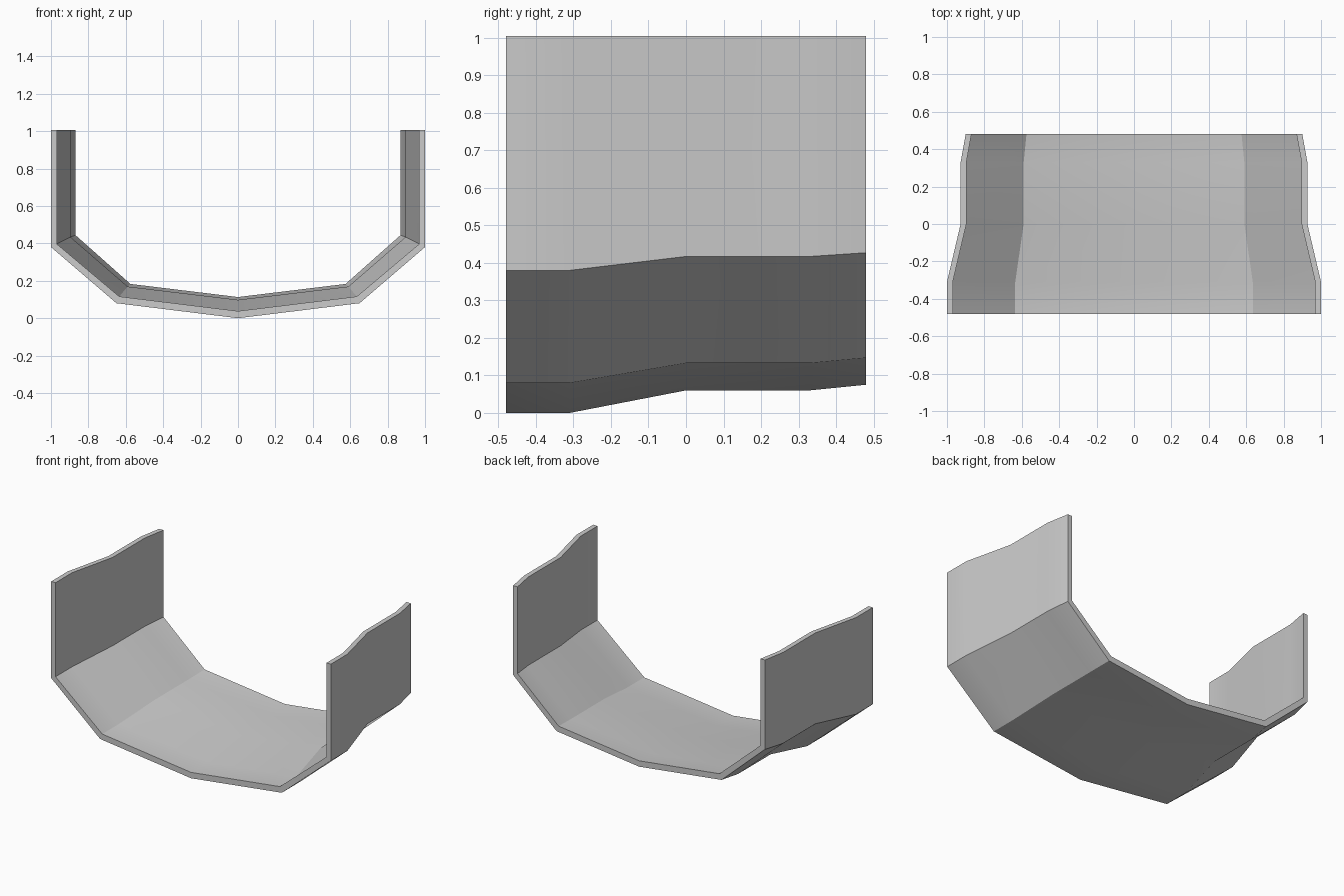
import bpy
import bmesh
import math

cube = bpy.data.objects.get("Cube")
if cube:
    bpy.data.objects.remove(cube, do_unlink=True)

grey = bpy.data.materials.new("plain grey")
grey.use_nodes = True
colour = (0.6, 0.6, 0.6, 1)
grey.diffuse_color = colour
grey.node_tree.nodes["Principled BSDF"].inputs["Base Color"].default_value = colour

TOP = 1.005
# Stations along the channel: y, wall x, lower corner x, knee z, corner z, keel z
STATIONS = [
    (-0.48, 1.0, 0.65, 0.38, 0.08, 0.0),
    (-0.31, 1.0, 0.65, 0.38, 0.08, 0.0),
    (0.0, 0.927, 0.605, 0.417, 0.133, 0.06),
    (0.33, 0.927, 0.605, 0.417, 0.133, 0.06),
    (0.48, 0.90, 0.59, 0.427, 0.147, 0.075),
]


def section(wall, corner, knee_z, corner_z, keel_z):
    """Closed outline: outer skin left to right, then inner skin back."""
    outer = [(wall, TOP), (wall, knee_z), (corner, corner_z)]
    inner = [(wall - 0.031, TOP), (wall - 0.031, knee_z + 0.017),
             (corner - 0.015, corner_z + 0.036)]

    def mirrored(half, keel):
        return half + [(0, keel)] + [(-x, z) for x, z in reversed(half)]

    return mirrored(outer, keel_z) + mirrored(inner, keel_z + 0.038)[::-1]


# Trough shell lofted through the stations
bm = bmesh.new()
rings = [[bm.verts.new((x, y, z)) for x, z in section(*dims)]
         for y, *dims in STATIONS]
count = len(rings[0])
for a, b in zip(rings, rings[1:]):
    for i in range(count):
        j = (i + 1) % count
        bm.faces.new((a[i], a[j], b[j], b[i]))

# End rims as strips between outer and inner skin
for ring in (rings[0], rings[-1]):
    for i in range(count // 2 - 1):
        bm.faces.new((ring[i], ring[i + 1], ring[count - 2 - i], ring[count - 1 - i]))
bmesh.ops.recalc_face_normals(bm, faces=bm.faces)

mesh = bpy.data.meshes.new("curved_trough")
bm.to_mesh(mesh)
bm.free()
mesh.materials.append(grey)
trough = bpy.data.objects.new("curved_trough", mesh)
bpy.context.collection.objects.link(trough)

bpy.ops.object.select_all(action='DESELECT')
trough.select_set(True)
bpy.context.view_layer.objects.active = trough
bpy.ops.object.shade_smooth_by_angle(angle=math.radians(30))
